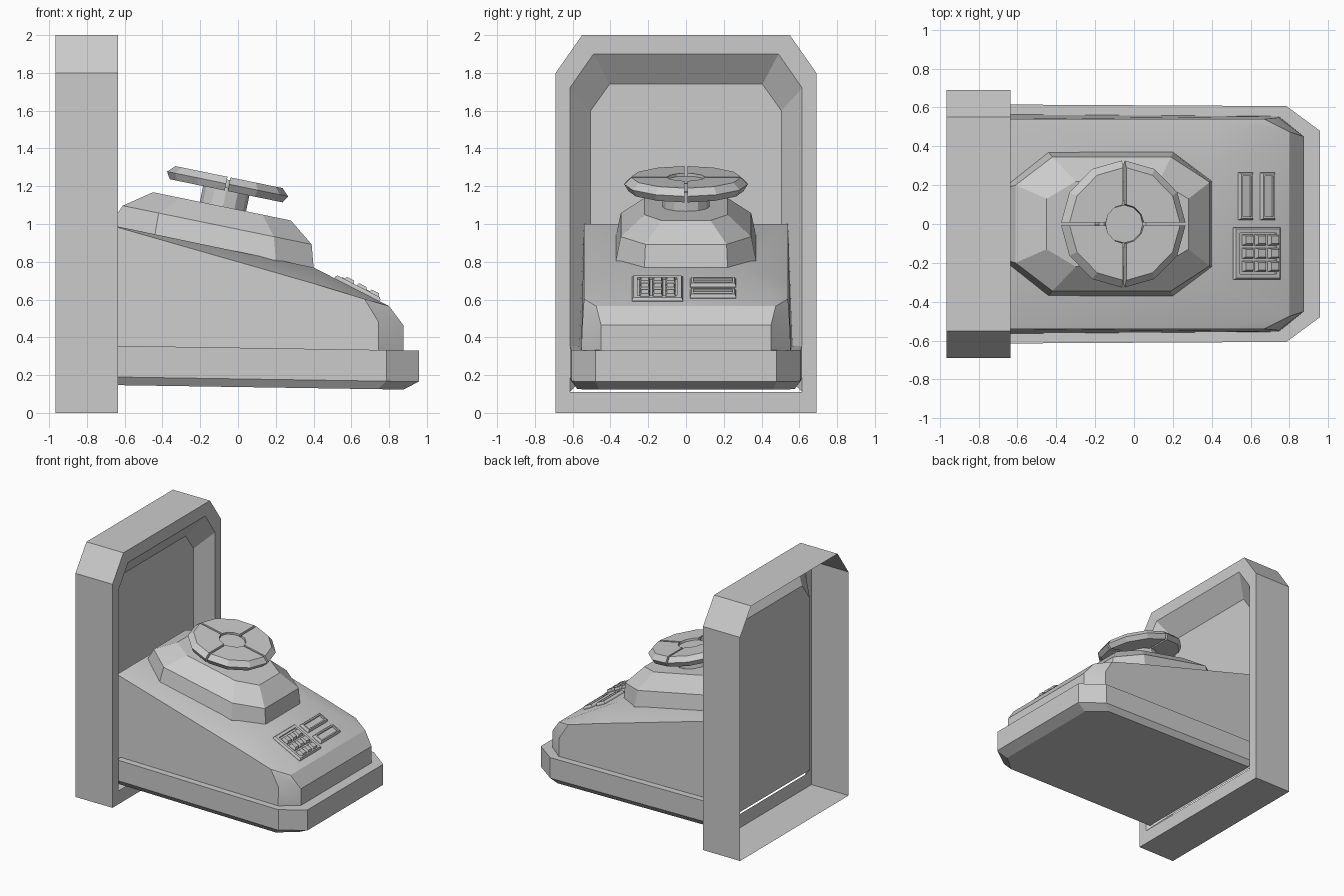
import bpy, bmesh, math
from mathutils import Matrix, Vector

if "Cube" in bpy.data.objects:
    bpy.data.objects.remove(bpy.data.objects["Cube"])


def finish(name, bm, matrix=None, smooth=False):
    bmesh.ops.recalc_face_normals(bm, faces=bm.faces)
    if matrix:
        bm.transform(matrix)
    mesh = bpy.data.meshes.new(name)
    bm.to_mesh(mesh)
    bm.free()
    ob = bpy.data.objects.new(name, mesh)
    bpy.context.collection.objects.link(ob)
    if smooth:
        bpy.ops.object.select_all(action='DESELECT')
        bpy.context.view_layer.objects.active = ob
        ob.select_set(True)
        bpy.ops.object.shade_smooth_by_angle(angle=math.radians(25))
    return ob


def loft(name, rings, first=True, last=True, matrix=None, skip=()):
    """Join rings of points with quads; skip holds (ring, side) gaps."""
    bm = bmesh.new()
    vs = [[bm.verts.new(p) for p in r] for r in rings]
    n = len(vs[0])
    for k in range(len(vs) - 1):
        for i in range(n):
            if (k, i) not in skip:
                j = (i + 1) % n
                bm.faces.new((vs[k][i], vs[k][j], vs[k + 1][j], vs[k + 1][i]))
    if first:
        bm.faces.new(vs[0][::-1])
    if last:
        bm.faces.new(vs[-1])
    return finish(name, bm, matrix)


def mirrored(half):
    return half + [(x, -y, z) for x, y, z in reversed(half)]


# Wall frame: open-backed shell with a sloped recess and rear panel
def arch(x, w, z0, z1, wc, zt):
    return mirrored([(x, w, z0), (x, w, z1), (x, wc, zt)])


loft("wall_frame", [
    arch(-0.965, 0.69, 0.0, 1.80, 0.55, 2.0),
    arch(-0.635, 0.69, 0.0, 1.80, 0.55, 2.0),
    arch(-0.635, 0.615, 0.11, 1.72, 0.49, 1.90),
    arch(-0.75, 0.505, 0.22, 1.60, 0.405, 1.74)],
    first=False, skip={(2, 5)})


# Base tray with clipped front corners and chamfered underside
def tray(back_x, w, wf, x1, x2, c, z):
    return mirrored([(x, y, z - 0.0155 * x) for x, y in
                     ((back_x, w), (x1, wf), (x2, c))])


loft("base_tray", [
    tray(-0.65, 0.585, 0.575, 0.74, 0.875, 0.46, 0.137),
    tray(-0.65, 0.615, 0.607, 0.785, 0.957, 0.48, 0.18),
    tray(-0.65, 0.615, 0.607, 0.785, 0.957, 0.48, 0.345)])

# Upper body: half built as named points, then mirrored
bm = bmesh.new()
P = dict(
    back_low=(-0.70, 0.565, 0.33), back_side=(-0.70, 0.54, 1.0),
    back_crest=(-0.70, 0.3, 1.0), back_mid=(-0.70, 0, 1.0), back_mid_low=(-0.70, 0, 0.33),
    crest=(0.40, 0.31, 0.77), crest_mid=(0.40, 0, 0.77), side=(0.40, 0.541, 0.685),
    side_end=(0.67, 0.54, 0.603), side_edge=(0.745, 0.548, 0.48), side_low=(0.745, 0.555, 0.32),
    brow=(0.80, 0.475, 0.565), brow_mid=(0.80, 0, 0.565),
    nose=(0.875, 0.45, 0.465), nose_mid=(0.875, 0, 0.465),
    nose_low=(0.875, 0.45, 0.32), nose_mid_low=(0.875, 0, 0.32))
faces = ["back_low back_side back_crest back_mid back_mid_low",
         "back_low side_low side_edge side_end side back_side",
         "back_side side crest back_crest", "back_crest crest crest_mid back_mid",
         "side side_end brow crest", "crest brow brow_mid crest_mid",
         "side_end side_edge nose brow", "side_edge side_low nose_low nose",
         "brow nose nose_mid brow_mid", "nose nose_low nose_mid_low nose_mid",
         "back_low back_mid_low nose_mid_low nose_low side_low"]
for s in (1, -1):
    v = {k: bm.verts.new((x, s * y, z)) for k, (x, y, z) in P.items()}
    for f in faces:
        bm.faces.new([v[k] for k in f.split()])
bmesh.ops.remove_doubles(bm, verts=bm.verts, dist=0.0005)
finish("console_body", bm, smooth=True)


# Octagonal pedestal following the slope of the body
def octagon(xs, y_end, y_side, y_front, z):
    a, b, c, d = xs
    pts = ((a, y_end), (b, y_side), (c, y_side), (d, y_front))
    return mirrored([(x, y, z - 0.205 * x) for x, y in pts])


loft("pedestal", [
    octagon((-0.69, -0.44, 0.20, 0.40), 0.18, 0.372, 0.22, 0.77),
    octagon((-0.68, -0.44, 0.20, 0.40), 0.18, 0.37, 0.22, 0.852),
    octagon((-0.61, -0.42, 0.19, 0.39), 0.20, 0.345, 0.215, 0.972),
    octagon((-0.45, -0.30, 0.13, 0.28), 0.13, 0.22, 0.13, 1.076)])

# Tilted hand wheel: stem, hub and four quarter rims
tilt = math.radians(11.6)
wheel = Matrix.Translation((-0.055, 0, 1.212)) @ Matrix.Rotation(tilt, 4, 'Y')


def circle(r, z, n=12):
    return [(r * math.cos(math.tau * i / n), r * math.sin(math.tau * i / n), z)
            for i in range(n)]


loft("wheel_stem", [circle(0.125, -0.18), circle(0.125, -0.02)], matrix=wheel)
loft("wheel_hub", [circle(0.098, -0.03), circle(0.098, 0.022)], matrix=wheel)

rim = [(0.10, 0.037), (0.29, 0.037), (0.327, 0.0), (0.305, -0.037), (0.10, -0.037)]
for q in range(4):
    rings = [[(max(0.008, r * math.cos(a)), max(0.008, r * math.sin(a)), z) for r, z in rim]
             for a in (math.radians(30 * k) for k in range(4))]
    loft(f"wheel_rim_{q + 1}", rings, matrix=wheel @ Matrix.Rotation(q * math.pi / 2, 4, 'Z'))

# Controls lie on the sloped front deck
slope = math.atan2(0.205, 0.40)


def deck(x, y):
    z = 0.77 - (x - 0.4) * 0.5125
    return Matrix.Translation((x, y, z)) @ Matrix.Rotation(slope, 4, 'Y')


def rect(w, d, z):
    return [(w, d, z), (-w, d, z), (-w, -d, z), (w, -d, z)]


def control(name, x, y, w, d, h, rim=None, taper=0.008):
    """Tapered block; with rim given, its top is recessed."""
    w = w / math.cos(slope) / 2
    d /= 2
    rings = [rect(w, d, -0.01), rect(w, d, h * 0.4), rect(w - taper, d - taper, h)]
    if rim:
        rings += [rect(w - rim, d - rim, h), rect(w - rim, d - rim, h * 0.3)]
    loft(name, rings, matrix=deck(x, y))


control("keypad_plate", 0.63, -0.152, 0.24, 0.27, 0.02, rim=0.03)
for i in range(3):
    for j in range(3):
        control(f"key_{i}{j}", 0.645 + (i - 1) * 0.066, -0.15 + (j - 1) * 0.068,
                0.053, 0.055, 0.036)
for i, x in enumerate((0.572, 0.685)):
    control(f"slot_{i + 1}", x, 0.143, 0.075, 0.245, 0.024, rim=0.018)
